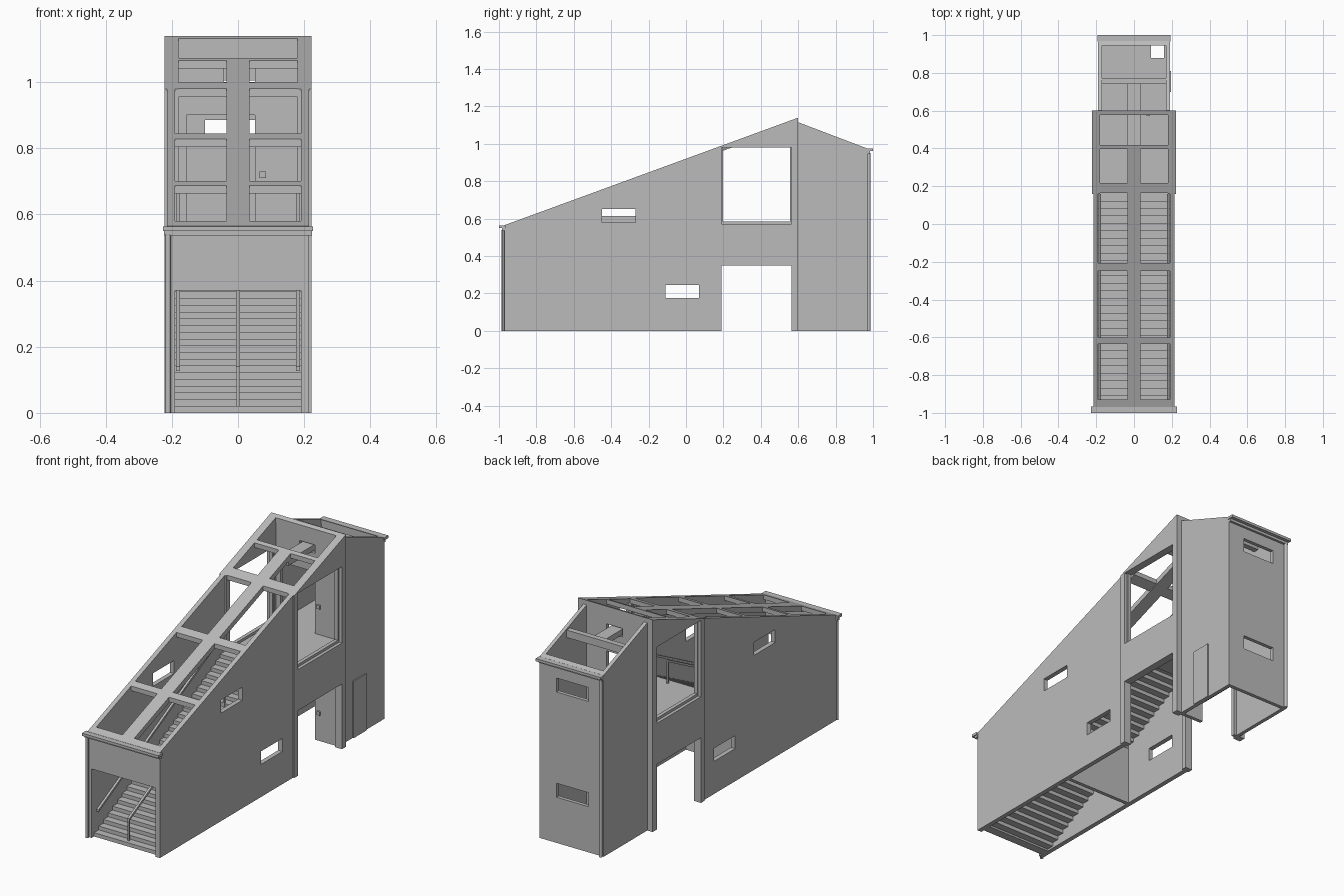
import bpy, bmesh, math

old = bpy.data.objects.get("Cube")
if old:
    bpy.data.objects.remove(old, do_unlink=True)

mat = bpy.data.materials.new("plain_grey")
mat.use_nodes = True
grey = (0.5, 0.5, 0.5, 1)
mat.diffuse_color = grey
mat.node_tree.nodes["Principled BSDF"].inputs["Base Color"].default_value = grey


def prism(name, pts, x0, x1):
    """Extrude a (y, z) outline from x0 to x1."""
    bm = bmesh.new()
    face = bm.faces.new([bm.verts.new((x0, y, z)) for y, z in pts])
    out = bmesh.ops.extrude_face_region(bm, geom=[face])
    for v in out["geom"]:
        if isinstance(v, bmesh.types.BMVert):
            v.co.x = x1
    bmesh.ops.recalc_face_normals(bm, faces=bm.faces)
    me = bpy.data.meshes.new(name)
    bm.to_mesh(me)
    bm.free()
    me.materials.append(mat)
    ob = bpy.data.objects.new(name, me)
    bpy.context.collection.objects.link(ob)
    return ob


def box(name, x0, x1, y0, y1, z0, z1):
    return prism(name, [(y0, z0), (y1, z0), (y1, z1), (y0, z1)], x0, x1)


def cut(ob, *bounds):
    """Cut a box-shaped opening and discard the cutter."""
    cutter = box("cutter", *bounds)
    cutter.hide_render = True
    mod = ob.modifiers.new("opening", 'BOOLEAN')
    mod.operation = 'DIFFERENCE'
    mod.solver = 'EXACT'
    mod.object = cutter
    bpy.context.view_layer.objects.active = ob
    bpy.ops.object.modifier_apply(modifier=mod.name)
    bpy.data.objects.remove(cutter, do_unlink=True)


def roof(y):
    return 0.565 + (y + 0.97) * 0.366


def tower_roof(y):
    return 1.115 - (y - 0.6) * 0.38


def sloped(name, x0, x1, y0, y1, depth, line=roof, lift=0):
    a, b = line(y0) + lift, line(y1) + lift
    return prism(name, [(y0, a - depth), (y1, b - depth), (y1, b), (y0, a)], x0, x1)


def pipe(name, x, y, z0, z1, r=0.009):
    bpy.ops.mesh.primitive_cylinder_add(vertices=12, radius=r, depth=z1 - z0,
                                        location=(x, y, (z0 + z1) / 2))
    ob = bpy.context.object
    ob.name = name
    ob.data.materials.append(mat)
    bpy.ops.object.shade_smooth_by_angle()


def gutter(name, w, y_wall, y_out, z):
    """Stepped eaves gutter."""
    y_mid = (y_wall + y_out) / 2
    box(name + "_lip", -w, w, min(y_wall, y_out), max(y_wall, y_out), z, z + 0.014)
    box(name + "_trough", -w + 0.004, w - 0.004, min(y_wall, y_mid), max(y_wall, y_mid),
        z - 0.014, z)


# Side walls, wider portal bay and tower walls
for side, s in (("right", -1), ("left", 1)):
    wall = prism(side + "_stair_wall",
                 [(-0.97, 0), (0.16, 0), (0.16, roof(0.16)), (-0.97, roof(-0.97))],
                 s * 0.19, s * 0.215)
    lift = 0.035 if s < 0 else 0
    cut(wall, -1, 1, -0.45, -0.27, 0.58 + lift, 0.65 + lift)
    cut(wall, -1, 1, -0.11, 0.07, 0.175, 0.245)

    bay = prism(side + "_portal_wall",
                [(0.16, 0), (0.6, 0), (0.6, roof(0.6)), (0.16, roof(0.16))],
                s * 0.18, s * 0.222)
    cut(bay, -1, 1, 0.19, 0.565, -0.1, 0.35)
    cut(bay, -1, 1, 0.19, 0.565, 0.57, 0.98)
    box(side + "_window_sill", s * 0.185, s * 0.205, 0.19, 0.565, 0.57, 0.584)
    box(side + "_window_jamb", s * 0.185, s * 0.205, 0.555, 0.565, 0.584, 0.98)
    box(side + "_window_mullion", s * 0.185, s * 0.205, 0.19, 0.197, 0.584, 0.98)

    prism(side + "_tower_wall",
          [(0.6, 0), (0.97, 0), (0.97, tower_roof(0.97)), (0.6, tower_roof(0.6))],
          s * 0.17, s * 0.19)

# Front lintel, with low open portal below
box("front_lintel", -0.19, 0.19, -0.97, -0.945, 0.37, roof(-0.97))

# Lift wall between bay and tower, with doorways and beam slot
lift_wall = box("lift_front_wall", -0.18, 0.18, 0.58, 0.6, 0, roof(0.58))
cut(lift_wall, -0.155, 0.052, 0.5, 0.7, 0.57, 0.9)
cut(lift_wall, -0.155, 0.052, 0.5, 0.7, -0.1, 0.33)
cut(lift_wall, -0.042, 0.052, 0.5, 0.7, 1.0, 1.045)
for z in (0.14, 0.71):
    box("call_button", 0.065, 0.085, 0.572, 0.58, z, z + 0.02)

# Tower rear wall with two slot windows
rear = box("tower_rear_wall", -0.17, 0.17, 0.95, 0.97, 0, tower_roof(0.97))
for z in (0.245, 0.81):
    cut(rear, -0.1, 0.09, 0.9, 1, z, z + 0.075)
box("service_door", 0.19, 0.196, 0.7, 0.81, 0, 0.305)

# Floors
box("upper_floor", -0.18, 0.18, 0.16, 0.6, 0.53, 0.57)
landing = box("tower_floor", -0.17, 0.17, 0.6, 0.95, 0.55, 0.57)
cut(landing, 0.09, 0.16, 0.88, 0.95, 0.5, 0.6)

# Stair flight and support wall
STEPS = 28
RUN = 1.11 / STEPS
RISE = 0.57 / STEPS
for i in range(STEPS):
    y = -0.95 + i * RUN
    top = (i + 1) * RISE
    box("stair_step", -0.19, 0.19, y, y + RUN + 0.008, max(0, top - RISE * 1.5), top)
box("under_stair_wall", -0.19, 0.19, -0.29, -0.27, 0, 0.33)


# Handrails follow the flight, with posts in the middle
def rail_line(y):
    return 0.13 + (y + 0.95) * RISE / RUN


for x in (-0.182, 0, 0.182):
    sloped("handrail", x - 0.006, x + 0.006, -0.93, 0.16, 0.013, rail_line)
for i in range(5):
    y = -0.93 + i * 0.27
    box("handrail_post", -0.004, 0.004, y, y + 0.009, rail_line(y) - 0.125, rail_line(y))

# Open roof frame over the stair and bay
for a, b in ((-0.97, -0.93), (-0.635, -0.6), (-0.25, -0.207),
             (0.164, 0.217), (0.397, 0.418), (0.577, 0.6)):
    w = 0.19 if b < 0.17 else 0.18
    sloped("roof_purlin", -w, w, a, b, 0.025)
sloped("roof_spine", -0.035, 0.035, -0.95, 0.4, 0.03)

# Hoist beam running into the tower, and tower cross member
box("hoist_beam", -0.034, 0.034, 0.38, 0.745, 1.005, 1.035)
box("tower_cross_beam", -0.17, 0.17, 0.74, 0.77, 1.005, 1.045)
sloped("tower_eaves", -0.17, 0.17, 0.945, 0.97, 0.025, tower_roof)

# Gutters and downpipes
gutter("front_gutter", 0.227, -0.965, -1.0, 0.55)
gutter("rear_gutter", 0.193, 0.965, 1.0, 0.96)
pipe("front_downpipe", -0.212, -0.977, 0, 0.54)
pipe("rear_downpipe", -0.178, 0.977, 0, 0.95)
